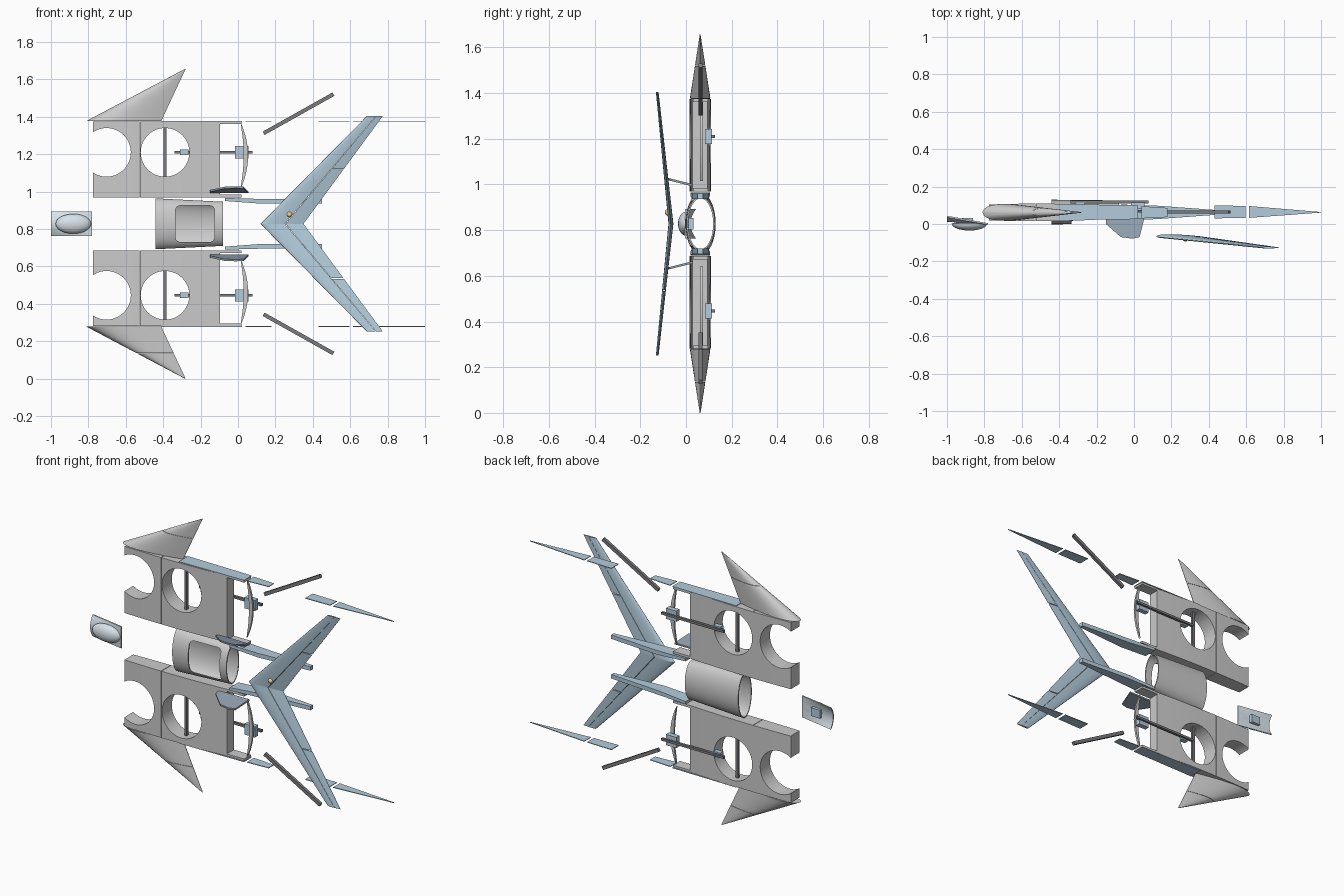
import bpy, bmesh, math

if "Cube" in bpy.data.objects:
    bpy.data.objects.remove(bpy.data.objects["Cube"])

C = 0.828      # mid height: everything is mirrored about this level
YC = 0.062     # wing centre plane


def mat(name, r, g, b):
    m = bpy.data.materials.new(name)
    m.diffuse_color = (r, g, b, 1)
    m.use_nodes = True
    m.node_tree.nodes["Principled BSDF"].inputs["Base Color"].default_value = m.diffuse_color
    return m


BLUE = mat("blue_foam", 0.45, 0.60, 0.71)
SLATE = mat("slate", 0.28, 0.35, 0.42)
DARK = mat("carbon", 0.20, 0.20, 0.22)
PALE = mat("pale_shell", 0.68, 0.76, 0.82)
ORANGE = mat("orange", 0.90, 0.62, 0.25)


def loft(name, rings, m=None, s=1, closed=False):
    """Bridge point rings; z is measured from mid height and flipped by s."""
    bm = bmesh.new()
    vs = [[bm.verts.new((x, y, C + s * z)) for x, y, z in r] for r in rings]
    n, k = len(vs[0]), len(vs)
    for i in range(k if closed else k - 1):
        a, b = vs[i], vs[(i + 1) % k]
        for j in range(n):
            bm.faces.new((a[j], a[(j + 1) % n], b[(j + 1) % n], b[j]))
    if not closed:
        bm.faces.new(vs[0])
        bm.faces.new(vs[-1])
    bmesh.ops.recalc_face_normals(bm, faces=bm.faces)
    me = bpy.data.meshes.new(name)
    bm.to_mesh(me)
    bm.free()
    me.shade_smooth()
    me.set_sharp_from_angle(angle=math.radians(30))
    if m:
        me.materials.append(m)
    ob = bpy.data.objects.new(name, me)
    bpy.context.collection.objects.link(ob)
    return ob


def box(name, x0, x1, y0, y1, z0, z1, m=None, s=1):
    return loft(name, [[(x, y0, z0), (x, y1, z0), (x, y1, z1), (x, y0, z1)] for x in (x0, x1)], m, s)


def plate(name, outline, z0, z1, m=None, s=1):
    """Flat x-y outline with thickness in z."""
    return loft(name, [[(x, y, z) for x, y in outline] for z in (z0, z1)], m, s)


def foil(x0, x1, z, h, yc, a=0.0, b=1.0, n=12):
    """Symmetric aerofoil section, or its part from a to b of the chord."""
    def t(u):
        return h * (2.97 * math.sqrt(u) - 1.26 * u - 3.516 * u**2 + 2.843 * u**3 - 1.015 * u**4) + 0.0008
    us = [a + (b - a) * (i / n) ** 1.6 for i in range(n + 1)]
    return ([(x0 + (x1 - x0) * u, yc + t(u), z) for u in us] +
            [(x0 + (x1 - x0) * u, yc - t(u), z) for u in reversed(us)])


def cylinder(x, z, r, y0, y1, n=48):
    return [[(x + r * math.cos(i * math.tau / n), y, z + r * math.sin(i * math.tau / n))
             for i in range(n)] for y in (y0, y1)]


def cut(ob, cutter):
    cutter.hide_render = True
    md = ob.modifiers.new("cut", "BOOLEAN")
    md.operation, md.solver, md.object = "DIFFERENCE", "EXACT", cutter
    bpy.context.view_layer.objects.active = ob
    bpy.ops.object.modifier_apply(modifier=md.name)
    bpy.data.objects.remove(cutter)
    ob.data.set_sharp_from_angle(angle=math.radians(30))


def panel(x0, x1):
    def half(x):
        return 0.047 - 0.014 * ((x + 0.52) / 0.425) ** 2
    xs = [x0 + (x1 - x0) * i / 8 for i in range(9)]
    return [(x, YC + half(x)) for x in xs] + [(x, YC - half(x)) for x in reversed(xs)]


def lerp(a, b, t):
    return a + (b - a) * t


for s, side in ((1, "upper"), (-1, "lower")):
    # wing panels with round cut-outs
    for part, x0, x1, cx in (("front", -0.775, -0.527, -0.703), ("rear", -0.524, -0.095, -0.39)):
        w = loft(f"{side}_wing_{part}", [[(x, y, z) for x, y in panel(x0, x1)] for z in (0.142, 0.546)], None, s)
        cut(w, loft("cutter", cylinder(cx, 0.382, 0.13, -0.3, 0.4), None, s))
    # ribs framing the propeller bay
    for z0, z1 in ((0.142, 0.156), (0.534, 0.546)):
        box(f"{side}_bay_rib", -0.095, 0.02, 0.03, 0.097, z0, z1, None, s)
    # spar, motor shaft, motor, servo
    box(f"{side}_spar", -0.398, -0.382, 0.054, 0.07, 0.15, 0.55, DARK, s)
    box(f"{side}_motor_rod", -0.34, 0.078, 0.11, 0.126, 0.375, 0.389, DARK, s)
    box(f"{side}_motor", -0.015, 0.055, 0.083, 0.114, 0.35, 0.415, BLUE, s)
    box(f"{side}_servo", -0.31, -0.265, 0.085, 0.114, 0.367, 0.397, BLUE, s)
    # propeller blade, lens shaped
    prop = []
    for i in range(13):
        u = -1 + i / 6
        prop.append((0.014 + 0.04 * (1 - u * u), 0.365 + 0.178 * u))
    prop += [(0.012 + 0.018 * (1 - (1 - i / 6) ** 2), 0.365 + 0.178 * (1 - i / 6)) for i in range(1, 12)]
    loft(f"{side}_propeller", [[(x, y, z) for x, z in prop] for y in (0.062, 0.074)], None, s)

    # pointed wing tips in two pieces
    def tip(t):
        return foil(lerp(-0.81, -0.284, t), lerp(-0.41, -0.28, t), lerp(0.55, 0.828, t),
                    lerp(0.044, 0.001, t), YC)
    loft(f"{side}_tip_inner", [tip(0), tip(0.507)], None, s)
    loft(f"{side}_tip_outer", [tip(0.513), tip(1)], None, s)

    # outer boom plates
    plate(f"{side}_outer_boom_root", [(-0.41, 0.02), (0.022, 0.026), (0.022, 0.1), (-0.41, 0.106)],
          0.547, 0.551, BLUE, s)
    plate(f"{side}_outer_boom_end", [(0.04, 0.03), (0.18, 0.037), (0.18, 0.086), (0.04, 0.095)],
          0.547, 0.551, BLUE, s)
    plate(f"{side}_boom_plate", [(0.43, 0.03), (0.595, 0.033), (0.595, 0.096), (0.43, 0.1)],
          0.547, 0.551, BLUE, s)
    plate(f"{side}_boom_point", [(0.615, 0.033), (1.0, 0.061), (1.0, 0.064), (0.615, 0.096)],
          0.547, 0.551, BLUE, s)
    # inner boom
    loft(f"{side}_inner_boom", [[(x, YC - h, z0), (x, YC + h, z0), (x, YC + h, z1), (x, YC - h, z1)]
         for x, h, z0, z1 in ((-0.07, 0.042, 0.122, 0.138), (0.12, 0.036, 0.108, 0.133),
                              (0.45, 0.012, 0.108, 0.132))], BLUE, s)
    # slanted fin joining wing and tail
    fin = [(-0.15, 0.03), (0.055, 0.03), (0.03, -0.07), (-0.01, -0.078), (-0.07, -0.07), (-0.15, 0.0)]
    loft(f"{side}_fin", [[(x, y, 0.176 - 0.25 * y + d) for x, y in fin] for d in (-0.005, 0.005)], SLATE, s)
    # loose diagonal strut
    loft(f"{side}_strut", [[(x + dx, y, z + dz) for dx, dz, y in
         ((-0.005, 0.009, 0.055), (0.005, -0.009, 0.055), (0.005, -0.009, 0.072), (-0.005, 0.009, 0.072))]
         for x, z in ((0.137, 0.484), (0.51, 0.693))], DARK, s)

    # tail half: fixed surface, then inner and outer flaps
    def tail(t, a, b):
        return foil(lerp(0.12, 0.69, t), lerp(0.35, 0.775, t), lerp(0, 0.577, t),
                    lerp(0.010, 0.005, t), lerp(-0.066, -0.126, t), a, b)
    loft(f"{side}_tail", [tail(0, 0, 0.57), tail(1, 0, 0.57)], BLUE, s)
    loft(f"{side}_tail_flap_inner", [tail(0, 0.585, 1), tail(0.502, 0.585, 1)], BLUE, s)
    loft(f"{side}_tail_flap_outer", [tail(0.51, 0.585, 1), tail(1, 0.585, 1)], BLUE, s)


# fuselage: tapered oval shell with a hatch opening on the front
def oval(x, ry, rz, n=64):
    return [(x, 0.064 + ry * math.cos(i * math.tau / n), rz * math.sin(i * math.tau / n)) for i in range(n)]


body = loft("fuselage_shell", [oval(-0.44, 0.066, 0.136), oval(-0.08, 0.062, 0.118),
                               oval(-0.08, 0.055, 0.111), oval(-0.44, 0.059, 0.129)], None, 1, True)
hatch = []
for cx, cz, a0 in ((-0.15, 0.073, 0), (-0.31, 0.073, 90), (-0.31, -0.073, 180), (-0.15, -0.073, 270)):
    for k in range(5):
        a = math.radians(a0 + 22.5 * k)
        hatch.append((cx + 0.024 * math.cos(a), cz + 0.024 * math.sin(a)))
cut(body, loft("cutter", [[(x, y, z) for x, z in hatch] for y in (-0.2, 0.062)]))


# nose cover: curved base plate, rounded bulge, block behind
def nose_y(x, z):
    u = (-0.78 - x) / 0.22
    return 0.04 * u * (0.4 + 0.6 * (z / 0.065) ** 2)


rings = []
for i in range(9):
    x = -1 + 0.22 * i / 8
    zs = [-0.065 + 0.13 * j / 8 for j in range(9)]
    rings.append([(x, nose_y(x, z) - 0.004, z) for z in zs] +
                 [(x, nose_y(x, z) + 0.004, z) for z in reversed(zs)])
loft("nose_plate", rings, PALE)
bulge = []
for i in range(17):
    a = math.pi * (0.01 + 0.98 * i / 16)
    r = math.sin(a)
    bulge.append([(-0.88 - 0.095 * math.cos(a), 0.002 + 0.037 * r * math.cos(j * math.tau / 32) * (
        1 if math.cos(j * math.tau / 32) < 0 else 0.2),
        0.053 * r * math.sin(j * math.tau / 32)) for j in range(32)])
loft("nose_bulge", bulge, PALE)
box("nose_block", -0.92, -0.86, 0.0, 0.032, -0.025, 0.025, BLUE)

# small round marker on the tail
bpy.ops.mesh.primitive_uv_sphere_add(segments=20, ring_count=10, radius=0.015, location=(0.275, -0.078, C + 0.05))
ball = bpy.context.object
ball.name = "tail_marker"
ball.data.shade_smooth()
ball.data.materials.append(ORANGE)
